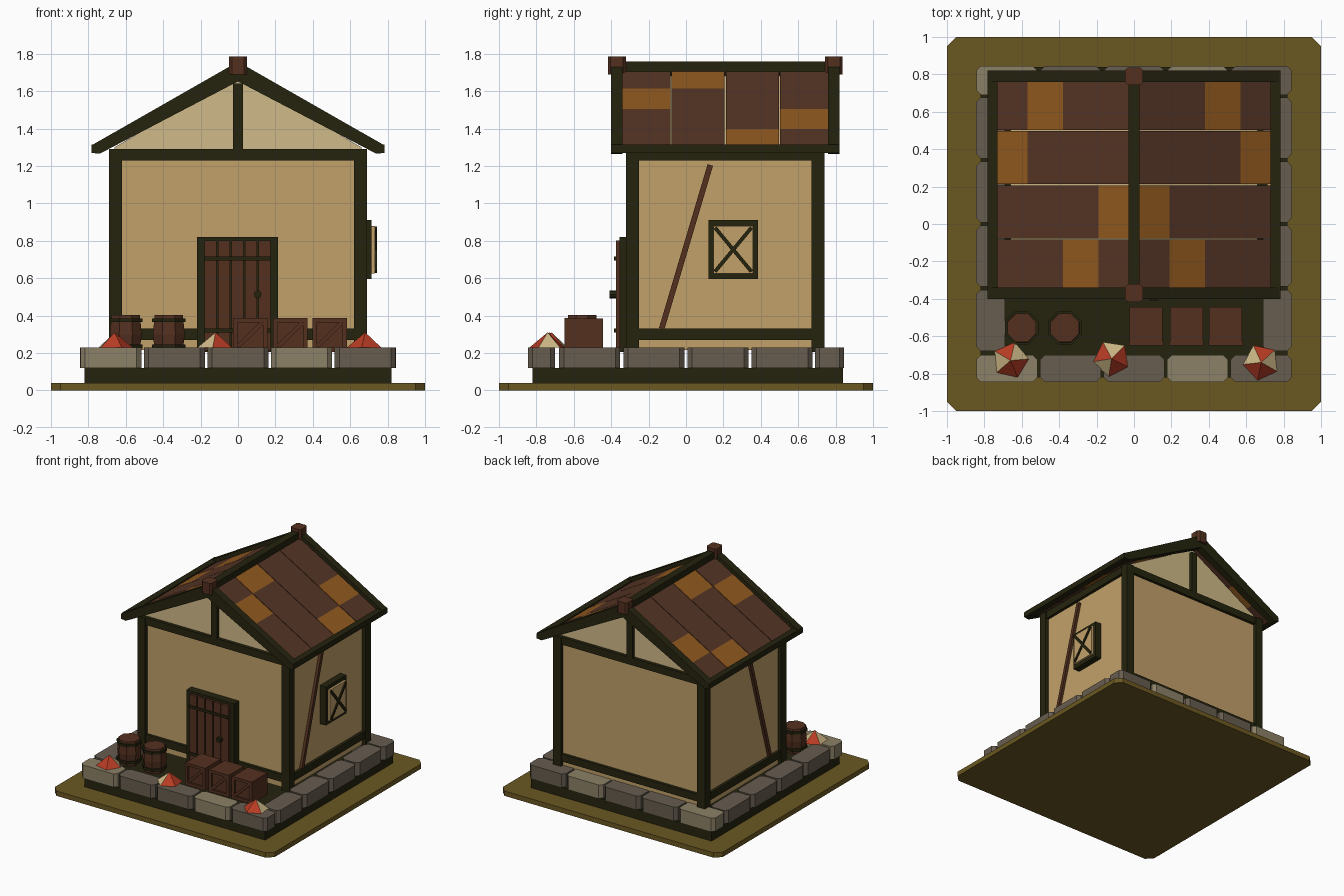
import bpy, bmesh, math

if "Cube" in bpy.data.objects:
    bpy.data.objects.remove(bpy.data.objects["Cube"])


def material(name, hexcode):
    def lin(c):
        c /= 255
        return c / 12.92 if c <= 0.04045 else ((c + 0.055) / 1.055) ** 2.4
    m = bpy.data.materials.new(name)
    m.diffuse_color = [lin(int(hexcode[i:i + 2], 16)) for i in (0, 2, 4)] + [1]
    m.use_nodes = True
    m.node_tree.nodes["Principled BSDF"].inputs["Base Color"].default_value = m.diffuse_color
    return m


GRASS = material("olive ground", "6B5822")
BEAM = material("dark timber", "25240F")
WOOD = material("brown wood", "53301F")
ROOF = material("roof brown", "563525")
ORANGE = material("roof orange", "925A20")
TAN = material("tan plaster", "C2A16A")
CREAM = material("cream gable", "D0BA88")
STONE = material("grey stone", "675D4F")
PALE = material("pale stone", "8C8167")
RED = material("red cloth", "B83C24")


def finish(name, bm, *mats):
    bmesh.ops.recalc_face_normals(bm, faces=bm.faces)
    me = bpy.data.meshes.new(name)
    bm.to_mesh(me)
    bm.free()
    for m in mats:
        me.materials.append(m)
    ob = bpy.data.objects.new(name, me)
    bpy.context.collection.objects.link(ob)
    return ob


def prism(name, pts, axis, a, b, mat):
    """Extrude a flat outline along one axis from a to b."""
    place = {'x': lambda u, v, t: (t, u, v),
             'y': lambda u, v, t: (u, t, v),
             'z': lambda u, v, t: (u, v, t)}[axis]
    bm = bmesh.new()
    lo = [bm.verts.new(place(u, v, a)) for u, v in pts]
    hi = [bm.verts.new(place(u, v, b)) for u, v in pts]
    bm.faces.new(lo)
    bm.faces.new(hi)
    n = len(pts)
    for i in range(n):
        j = (i + 1) % n
        bm.faces.new((lo[i], lo[j], hi[j], hi[i]))
    return finish(name, bm, mat)


def block(name, x0, x1, y0, y1, z0, z1, mat, c=0):
    """Box, with vertical edges cut by c."""
    if c:
        pts = [(x0 + c, y0), (x1 - c, y0), (x1, y0 + c), (x1, y1 - c),
               (x1 - c, y1), (x0 + c, y1), (x0, y1 - c), (x0, y0 + c)]
    else:
        pts = [(x0, y0), (x1, y0), (x1, y1), (x0, y1)]
    return prism(name, pts, 'z', z0, z1, mat)


def bar(name, p, q, w, axis, a, b, mat):
    """Straight slanted bar of width w between two points of a plane."""
    d = math.hypot(q[0] - p[0], q[1] - p[1])
    nx, ny = -(q[1] - p[1]) / d * w / 2, (q[0] - p[0]) / d * w / 2
    pts = [(p[0] + nx, p[1] + ny), (q[0] + nx, q[1] + ny),
           (q[0] - nx, q[1] - ny), (p[0] - nx, p[1] - ny)]
    return prism(name, pts, axis, a, b, mat)


# ground plate and foundation
block("ground_plate", -1, 1, -1, 1, 0, 0.04, GRASS, 0.05)
block("foundation", -0.82, 0.82, -0.82, 0.84, 0.04, 0.12, BEAM)

# ring of stones
for i in range(5):
    x = -0.68 + 0.34 * i
    mat = PALE if i in (0, 3) else STONE
    for y0, y1 in ((-0.845, -0.70), (0.69, 0.845)):
        block("stone_row", x - 0.163, x + 0.163, y0, y1, 0.12, 0.23, mat, 0.025)
for i in range(4):
    y = -0.515 + 0.343 * i
    for s in (-1, 1):
        x0, x1 = sorted((s * 0.69, s * 0.845))
        block("stone_side", x0, x1, y - 0.163, y + 0.163, 0.12, 0.23, STONE, 0.025)

# walls and gable
block("walls", -0.66, 0.66, -0.29, 0.71, 0.215, 1.28, TAN)
prism("gable", [(-0.66, 1.28), (0.66, 1.28), (0.66, 1.30), (0, 1.68), (-0.66, 1.30)],
      'y', -0.285, 0.705, CREAM)

# timber frame
for s in (-1, 1):
    x0, x1 = sorted((s * 0.62, s * 0.69))
    for y0 in (-0.32, 0.67):
        block("corner_post", x0, x1, y0, y0 + 0.07, 0.205, 1.29, BEAM)
    x0, x1 = sorted((s * 0.64, s * 0.683))
    for z0, z1 in ((0.27, 0.33), (1.23, 1.29)):
        block("side_rail", x0, x1, -0.27, 0.69, z0, z1, BEAM)
    bar("side_brace", (-0.13, 0.33), (0.13, 1.205), 0.03, 'x', s * 0.65, s * 0.682, WOOD)
for y0 in (-0.313, 0.69):
    for z0, z1 in ((0.27, 0.33), (1.23, 1.29)):
        block("end_rail", -0.64, 0.64, y0, y0 + 0.043, z0, z1, BEAM)
    block("king_post", -0.026, 0.026, y0, y0 + 0.043, 1.28, 1.64, BEAM)

# roof tiles: four strips a side, one orange tile in each
SLOPE = 0.573
xs = [0.02, 0.19, 0.38, 0.57, 0.74]
strips = [(-0.35, -0.083, 1), (-0.077, 0.207, 0), (0.213, 0.497, 3), (0.503, 0.77, 2)]
for s in (-1, 1):
    for y0, y1, accent in strips:
        for k in range(4):
            a, b = xs[k], xs[k + 1]
            top = [1.723 - SLOPE * v for v in (a, b)]
            prism("roof_tile", [(s * a, top[0]), (s * b, top[1]),
                                (s * b, top[1] - 0.03), (s * a, top[0] - 0.03)],
                  'y', y0, y1, ORANGE if k == accent else ROOF)
    # barge boards and eave beams
    for y0 in (-0.40, 0.76):
        prism("barge_board", [(0, 1.757), (s * 0.783, 1.31), (s * 0.783, 1.27),
                              (s * 0.74, 1.265), (0, 1.652)], 'y', y0, y0 + 0.06, BEAM)
    x0, x1 = sorted((s * 0.73, s * 0.783))
    block("eave_beam", x0, x1, -0.395, 0.815, 1.27, 1.315, BEAM)
block("ridge_beam", -0.03, 0.03, -0.36, 0.78, 1.68, 1.757, BEAM)
for y in (-0.37, 0.79):
    block("ridge_cap", -0.047, 0.047, y - 0.048, y + 0.048, 1.69, 1.785, WOOD, 0.015)

# door
block("door_frame", -0.22, 0.213, -0.355, -0.29, 0.205, 0.82, BEAM)
for i in range(5):
    x = -0.178 + 0.072 * i
    block("door_plank", x, x + 0.064, -0.375, -0.35, 0.21, 0.80, WOOD)
for z in (0.32, 0.705):
    block("door_strap", -0.18, 0.176, -0.385, -0.37, z - 0.01, z + 0.01, BEAM)
prism("door_knob", [(0.105 + 0.021 * math.cos(t * math.pi / 4), 0.513 + 0.021 * math.sin(t * math.pi / 4))
                    for t in range(8)], 'y', -0.408, -0.37, BEAM)

# window on the right wall
for y0, y1, z0, z1 in ((0.12, 0.147, 0.595, 0.91), (0.358, 0.385, 0.595, 0.91),
                       (0.147, 0.358, 0.595, 0.625), (0.147, 0.358, 0.88, 0.91)):
    block("window_frame", 0.65, 0.715, y0, y1, z0, z1, BEAM)
block("window_pane", 0.65, 0.733, 0.147, 0.358, 0.625, 0.88, TAN)
for z0, z1 in ((0.635, 0.87), (0.87, 0.635)):
    bar("window_cross", (0.155, z0), (0.35, z1), 0.02, 'x', 0.73, 0.742, BEAM)


# barrels
def ring(x, y, r):
    return [(x + r * math.cos((t + 0.5) * math.pi / 4), y + r * math.sin((t + 0.5) * math.pi / 4))
            for t in range(8)]


for x in (-0.60, -0.37):
    bm = bmesh.new()
    loops = [[bm.verts.new((u, v, z)) for u, v in ring(x, -0.555, r)]
             for r, z in ((0.08, 0.2), (0.092, 0.3), (0.082, 0.402))]
    for lo, hi in zip(loops, loops[1:]):
        for i in range(8):
            j = (i + 1) % 8
            bm.faces.new((lo[i], lo[j], hi[j], hi[i]))
    bm.faces.new(loops[0])
    bm.faces.new(loops[-1])
    finish("barrel", bm, WOOD)
    for z in (0.225, 0.365):
        prism("barrel_hoop", ring(x, -0.555, 0.096), 'z', z, z + 0.02, BEAM)

# crates
for x in (0.065, 0.28, 0.49):
    block("crate", x - 0.088, x + 0.088, -0.635, -0.445, 0.205, 0.385, WOOD)
    for s in (-1, 1):
        block("crate_stile", x + s * 0.08 - 0.012, x + s * 0.08 + 0.012, -0.65, -0.63, 0.205, 0.388, WOOD)
    for z in (0.205, 0.364):
        block("crate_rail", x - 0.07, x + 0.07, -0.65, -0.63, z, z + 0.024, WOOD)
    bar("crate_brace", (x - 0.065, 0.235), (x + 0.065, 0.362), 0.022, 'y', -0.648, -0.63, WOOD)

# small five-sided cloth heaps, with two pale panels each
for x, y, turn in ((-0.66, -0.73, 2.6), (-0.12, -0.72, 3.3), (0.68, -0.74, 2.0)):
    bm = bmesh.new()
    base = [bm.verts.new((x + 0.1 * math.cos(turn + t * math.tau / 5),
                          y + 0.1 * math.sin(turn + t * math.tau / 5), 0.228)) for t in range(5)]
    tip = bm.verts.new((x, y, 0.31))
    for i in range(5):
        f = bm.faces.new((base[i], base[(i + 1) % 5], tip))
        f.material_index = 1 if i in (0, 3) else 0
    bm.faces.new(base)
    finish("cloth_heap", bm, RED, CREAM)
